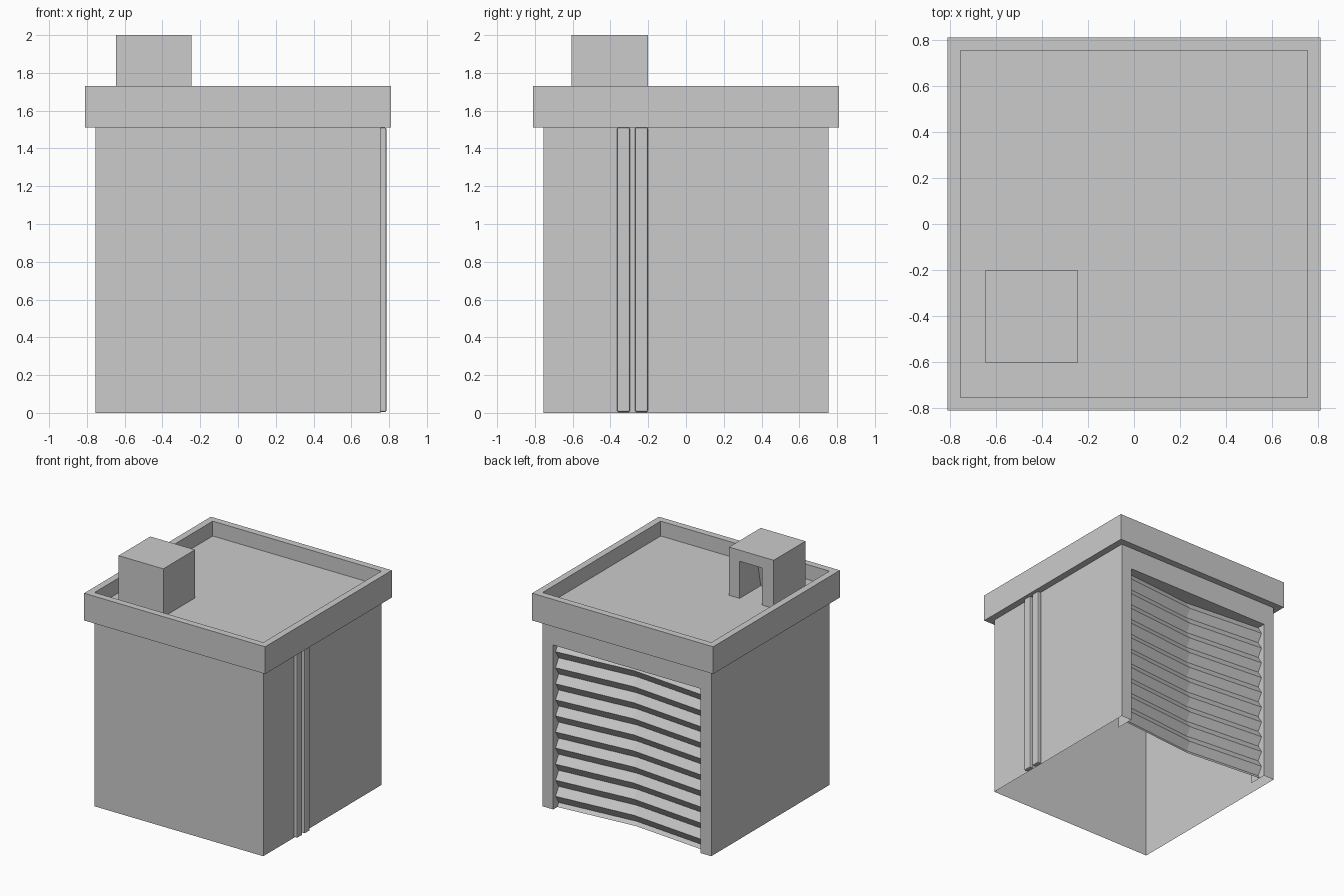
import bpy, bmesh

if "Cube" in bpy.data.objects:
    bpy.data.objects.remove(bpy.data.objects["Cube"])

W, H = 0.755, 1.51          # wall half width and height
P, PT, ROOF = 0.81, 1.73, 1.61   # parapet half width, parapet top, roof level
OX, OZ, OD = 0.66, 1.33, 0.15    # shutter opening half width, height, reveal depth


def make(name, verts, faces, recalc=False):
    me = bpy.data.meshes.new(name)
    me.from_pydata(verts, [], faces)
    bm = bmesh.new()
    bm.from_mesh(me)
    bmesh.ops.remove_doubles(bm, verts=bm.verts, dist=1e-5)
    if recalc:
        bmesh.ops.recalc_face_normals(bm, faces=bm.faces)
    bm.to_mesh(me)
    bm.free()
    ob = bpy.data.objects.new(name, me)
    bpy.context.collection.objects.link(ob)
    return ob


def quads(name, polys):
    verts = [v for p in polys for v in p]
    faces = [[4 * i + k for k in range(4)] for i in range(len(polys))]
    return make(name, verts, faces)


def box(name, x0, x1, y0, y1, z0, z1):
    verts = [(x, y, z) for x in (x0, x1) for y in (y0, y1) for z in (z0, z1)]
    faces = [(0, 1, 3, 2), (4, 6, 7, 5), (0, 4, 5, 1), (2, 3, 7, 6), (0, 2, 6, 4), (1, 5, 7, 3)]
    return make(name, verts, faces, True)


def apply_mod(ob, kind, **settings):
    m = ob.modifiers.new(kind.lower(), kind)
    for k, v in settings.items():
        setattr(m, k, v)
    bpy.context.view_layer.objects.active = ob
    bpy.ops.object.modifier_apply(modifier=m.name)


def upright(a, b, z0=0.0, z1=H):
    # vertical quad from plan point a to b, left to right seen from outside
    return [(*a, z0), (*b, z0), (*b, z1), (*a, z1)]


# Walls: thin open-bottomed shell, shutter opening and reveals at the back
quads("walls", [
    upright((-W, -W), (W, -W)),
    upright((W, -W), (W, W)),
    upright((-W, W), (-W, -W)),
    upright((W, W), (OX, W), 0, OZ),
    upright((-OX, W), (-W, W), 0, OZ),
    upright((W, W), (-W, W), OZ, H),
    upright((OX, W), (OX, W - OD), 0, OZ),
    upright((-OX, W - OD), (-OX, W), 0, OZ),
    [(OX, W, OZ), (OX, W - OD, OZ), (-OX, W - OD, OZ), (-OX, W, OZ)],
])

# Roof: parapet profile swept round the square, with a flat deck
profile = [(W, H), (P, H), (P, PT), (W, PT), (W, ROOF)]
verts = [(sx * r, sy * r, z) for r, z in profile
         for sx, sy in ((-1, -1), (1, -1), (1, 1), (-1, 1))]
faces = [(4 * i + k, 4 * i + (k + 1) % 4, 4 * i + 4 + (k + 1) % 4, 4 * i + 4 + k)
         for i in range(len(profile) - 1) for k in range(4)]
faces.append((16, 17, 18, 19))
make("parapet_roof", verts, faces)

# Roller shutter: zigzag slats, dented inwards along the middle
PITCH, PEAK, VALLEY, DENT = 0.13, 0.03, 0.07, 0.06
rows = [(0.0, 0.052)]
for i in range(21):
    rows.append((0.03 + i * PITCH / 2, VALLEY if i % 2 == 0 else PEAK))
verts = [(x, W - d - dent, z) for z, d in rows
         for x, dent in ((OX, 0), (0, DENT), (-OX, 0))]
faces = [(3 * r + c, 3 * r + c + 1, 3 * r + c + 4, 3 * r + c + 3)
         for r in range(len(rows) - 1) for c in range(2)]
make("roller_shutter", verts, faces)

# Roof access hut with a doorway whose back wall slopes
hut = box("roof_hut", -0.645, -0.245, -0.605, -0.20, ROOF, 2.0)
section = [(-0.1, 1.55), (-0.1, 1.91), (-0.41, 1.91), (-0.482, 1.55)]
verts = [(x, y, z) for x in (-0.54, -0.34) for y, z in section]
faces = [(0, 1, 2, 3), (4, 5, 6, 7)] + [(k, (k + 1) % 4, 4 + (k + 1) % 4, 4 + k) for k in range(4)]
cutter = make("doorway_cutter", verts, faces, True)
cutter.hide_render = True
apply_mod(hut, 'BOOLEAN', object=cutter, operation='DIFFERENCE', solver='EXACT')
bpy.data.objects.remove(cutter)

# Two bevelled drain pipes on the right wall
for i, y in enumerate((-0.365, -0.27)):
    pipe = box(f"drain_pipe_{i + 1}", 0.75, 0.786, y, y + 0.068, 0.005, H)
    apply_mod(pipe, 'BEVEL', width=0.008, segments=2)
